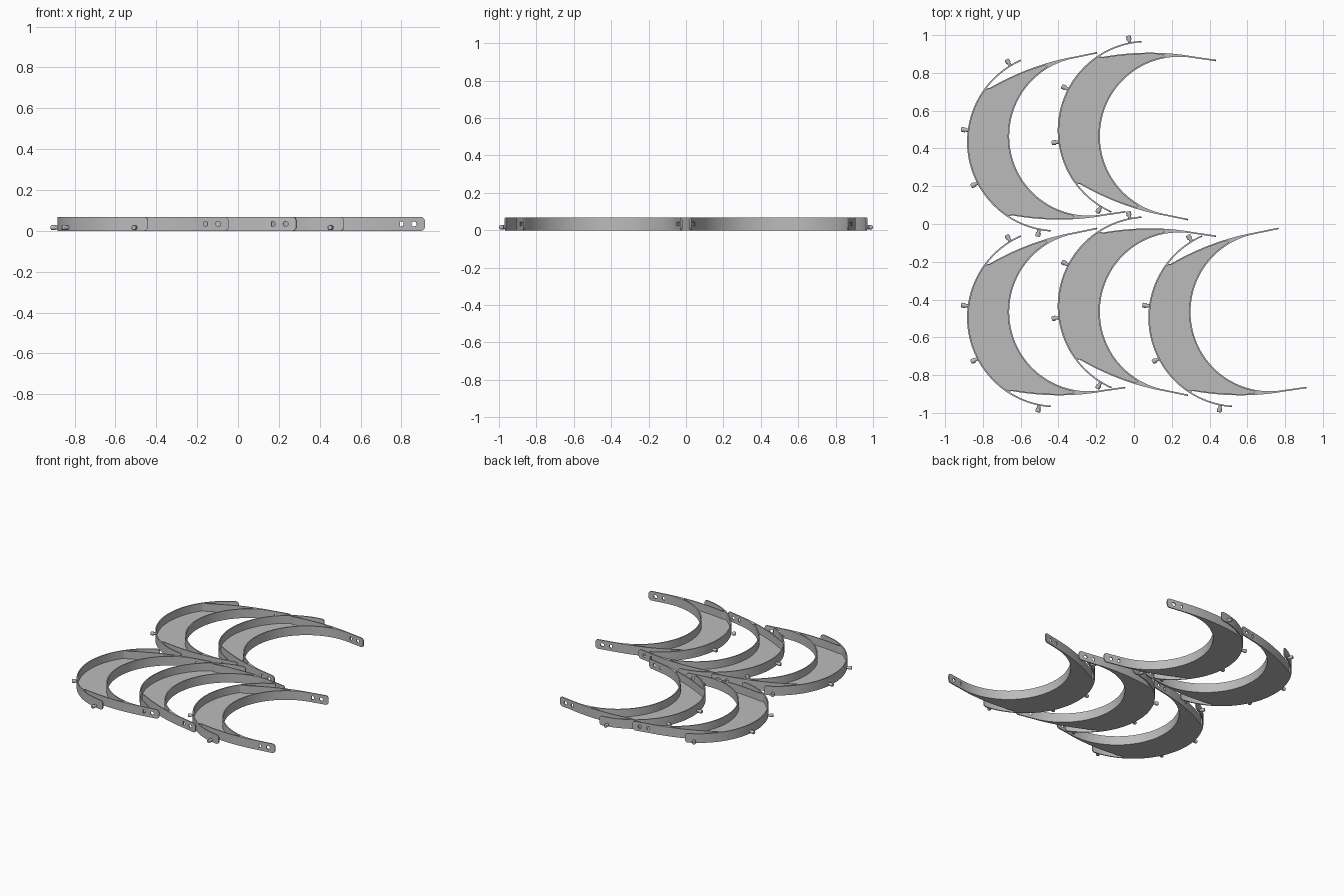
import bpy, bmesh
from math import sin, cos, pi, radians, atan2, sqrt, hypot
from mathutils import Matrix, Vector

if "Cube" in bpy.data.objects:
    bpy.data.objects.remove(bpy.data.objects["Cube"])

HEIGHT, FLOOR, WALL = 0.068, 0.01, 0.008
OUTER, INNER, INNER_X = 0.476, 0.42, 0.17   # outer radius, inner radius and its offset
ARM_Y, POCKET_X, TIP_X = 0.428, 0.01, 0.292

grey = bpy.data.materials.new("plain_grey")
grey.use_nodes = True
colour = (0.5, 0.5, 0.5, 1)
grey.diffuse_color = colour
grey.node_tree.nodes["Principled BSDF"].inputs["Base Color"].default_value = colour


def finish(mesh):
    mesh.materials.clear()
    mesh.materials.append(grey)
    mesh.shade_smooth()
    mesh.set_sharp_from_angle(angle=radians(30))
    return mesh


def to_mesh(bm, name):
    bmesh.ops.recalc_face_normals(bm, faces=bm.faces)
    mesh = bpy.data.meshes.new(name)
    bm.to_mesh(mesh)
    bm.free()
    return finish(mesh)


def loft(sections, name):
    """Skin a row of closed cross-sections and cap both ends."""
    bm = bmesh.new()
    rows = [[bm.verts.new(p) for p in s] for s in sections]
    n = len(rows[0])
    for a, b in zip(rows, rows[1:]):
        for i in range(n):
            j = (i + 1) % n
            bm.faces.new((a[i], a[j], b[j], b[i]))
    bm.faces.new(rows[0])
    bm.faces.new(rows[-1])
    return to_mesh(bm, name)


# Crescent tray: a U-shaped section that becomes solid towards the arms
def tray_section(x, y, floor, wall):
    outer = Vector((x, y))
    a = atan2(y, x - INNER_X)
    inner = Vector((INNER_X + INNER * cos(a), INNER * sin(a)))
    step = (inner - outer).normalized()
    gap = (inner - outer).length
    o2 = outer + step * min(wall, gap * 0.4)
    i2 = inner - step * min(WALL, gap * 0.4)
    path = [(outer, 0), (outer, HEIGHT), (o2, HEIGHT), (o2, floor),
            (i2, floor), (i2, HEIGHT), (inner, HEIGHT), (inner, 0)]
    return [(p.x, p.y, z) for p, z in path]


def tray_half():
    root = radians(133)
    half = []
    for k in range(29):
        a = pi + (root - pi) * k / 28
        wall = 0.018 if k == 28 else WALL
        half.append((OUTER * cos(a), OUTER * sin(a), FLOOR, wall))

    def edge(x, floor):
        return x, ARM_Y - (x - INNER_X) ** 2 / 2.6, floor, WALL
    start = -0.305
    half += [edge(start + (POCKET_X - start) * k / 16, FLOOR) for k in range(17)]
    half += [edge(POCKET_X + (INNER_X - POCKET_X) * k / 10, HEIGHT) for k in range(11)]
    return half


half = tray_half()
full = [(x, -y, f, w) for x, y, f, w in reversed(half[1:])] + half
tray = loft([tray_section(*s) for s in full], "crescent_tray")


# Spring tabs: arcs continuing the outer wall, with rounded free ends
def tab(side):
    start, end, r = radians(135), radians(104), 0.02
    distances = [r * (1 - cos(k * pi / 16)) for k in range(9)]
    length = (start - end) * OUTER
    distances += [r + (length - r) * k / 16 for k in range(1, 17)]
    sections = []
    for d in distances:
        a = end + d / OUTER
        cut = r - sqrt(max(0, r * r - max(0, r - d) ** 2))
        cut = min(cut, r * 0.98)
        sections.append([(q * cos(a), side * q * sin(a), z)
                         for q, z in ((OUTER, cut), (OUTER, HEIGHT - cut),
                                      (OUTER - WALL, HEIGHT - cut), (OUTER - WALL, cut))])
    return loft(sections, "spring_tab")


# Arm ends: rounded straps with two holes, filled from flat outlines
def arm(side):
    r, x0 = 0.02, INNER_X - 0.005
    outline = [(x0, HEIGHT), (x0, 0)]
    for zc, a0 in ((r, -pi / 2), (HEIGHT - r, 0)):
        outline += [(TIP_X - r + r * cos(a0 + k * pi / 16), zc + r * sin(a0 + k * pi / 16))
                    for k in range(9)]
    loops = [outline]
    for back in (0.052, 0.117):
        loops.append([(TIP_X - back + 0.013 * cos(k * pi / 12),
                       HEIGHT / 2 + 0.013 * sin(k * pi / 12)) for k in range(24)])
    curve = bpy.data.curves.new("arm_outline", "CURVE")
    curve.dimensions = "2D"
    curve.fill_mode = "BOTH"
    curve.extrude = WALL / 2
    for points in loops:
        spline = curve.splines.new("POLY")
        spline.points.add(len(points) - 1)
        for p, (x, z) in zip(spline.points, points):
            p.co = (x, z, 0, 1)
        spline.use_cyclic_u = True
    temp = bpy.data.objects.new("arm_outline", curve)
    mesh = bpy.data.meshes.new_from_object(temp)
    bpy.data.objects.remove(temp)
    bpy.data.curves.remove(curve)
    hinge = Vector((INNER_X, side * (ARM_Y - WALL / 2), 0))
    mesh.transform(Matrix.Translation(hinge) @ Matrix.Rotation(side * 0.03, 4, "Z")
                   @ Matrix.Translation((-INNER_X, 0, 0)) @ Matrix.Rotation(pi / 2, 4, "X"))
    return finish(mesh)


# Pegs: short stem with a wider head, pointing outwards
def peg(degrees):
    bm = bmesh.new()
    turn = Matrix.Rotation(radians(degrees), 4, "Z")
    for r1, r2, a, b in ((0.009, 0.009, 0.47, 0.492), (0.013, 0.013, 0.49, 0.507),
                         (0.013, 0.010, 0.507, 0.512)):
        place = turn @ Matrix.Translation(((a + b) / 2, 0, 0.016)) @ Matrix.Rotation(pi / 2, 4, "Y")
        bmesh.ops.create_cone(bm, cap_ends=True, segments=20, radius1=r1, radius2=r2,
                              depth=b - a, matrix=place)
    return to_mesh(bm, "peg")


parts = {"crescent_tray": tray}
for label, side in (("left", 1), ("right", -1)):
    parts["arm_" + label] = arm(side)
    parts["spring_tab_" + label] = tab(side)
    parts["tab_peg_" + label] = peg(180 - side * 68.5)
    parts["wall_peg_" + label] = peg(180 - side * 17.4)

# Five crescents, alternately tilted
layout = [("front_first", -0.408, -0.495, 10), ("front_second", 0.072, -0.435, -10),
          ("front_third", 0.552, -0.495, 10), ("back_first", -0.408, 0.435, 10),
          ("back_second", 0.072, 0.495, -10)]
for place, x, y, tilt in layout:
    for name, mesh in parts.items():
        ob = bpy.data.objects.new(place + "_" + name, mesh)
        ob.location = (x, y, 0)
        ob.rotation_euler.z = radians(tilt)
        bpy.context.scene.collection.objects.link(ob)
